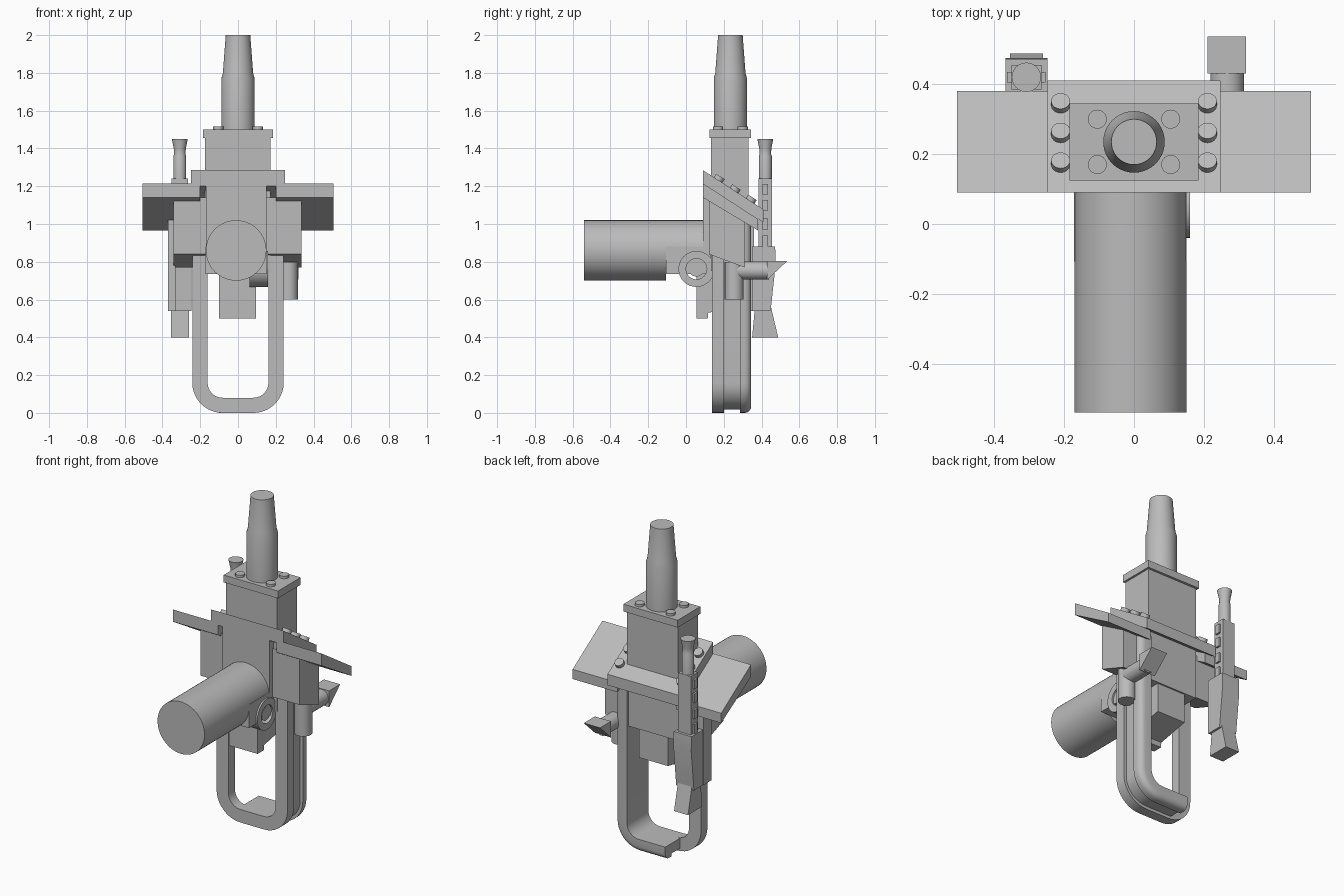
import bpy, bmesh, math
from mathutils import Matrix, Vector

if "Cube" in bpy.data.objects:
    bpy.data.objects.remove(bpy.data.objects["Cube"], do_unlink=True)

GREY = (0.5, 0.5, 0.5, 1)
metal = bpy.data.materials.new("plain grey")
metal.use_nodes = True
metal.diffuse_color = GREY
metal.node_tree.nodes["Principled BSDF"].inputs["Base Color"].default_value = GREY


def finish(name, bm):
    bmesh.ops.recalc_face_normals(bm, faces=bm.faces)
    mesh = bpy.data.meshes.new(name)
    bm.to_mesh(mesh)
    bm.free()
    mesh.materials.append(metal)
    ob = bpy.data.objects.new(name, mesh)
    bpy.context.collection.objects.link(ob)
    bpy.ops.object.select_all(action='DESELECT')
    ob.select_set(True)
    bpy.context.view_layer.objects.active = ob
    bpy.ops.object.shade_smooth_by_angle(angle=math.radians(32))
    return ob


def box(name, x, y, z):
    lo, hi = Vector((x[0], y[0], z[0])), Vector((x[1], y[1], z[1]))
    bm = bmesh.new()
    bmesh.ops.create_cube(bm, size=1)
    for v in bm.verts:
        v.co = (lo + hi) / 2 + v.co * (hi - lo)
    return finish(name, bm)


def side_prism(name, x, profile):
    """Extrude a (y, z) outline along x."""
    bm = bmesh.new()
    face = bm.faces.new([bm.verts.new((x[0], y, z)) for y, z in profile])
    ext = bmesh.ops.extrude_face_region(bm, geom=[face])["geom"]
    moved = [g for g in ext if isinstance(g, bmesh.types.BMVert)]
    bmesh.ops.translate(bm, verts=moved, vec=(x[1] - x[0], 0, 0))
    return finish(name, bm)


def turned(name, origin, axis, rings, cap=True, sides=40):
    """Revolve (distance, radius) rings about an axis; uncapped ones close on themselves."""
    rot = Vector((0, 0, 1)).rotation_difference(Vector(axis)).to_matrix().to_4x4()
    place = Matrix.Translation(origin) @ rot
    bm = bmesh.new()
    loops = []
    for d, r in rings:
        angles = [math.tau * i / sides for i in range(sides)]
        loops.append([bm.verts.new(place @ Vector((r * math.cos(a), r * math.sin(a), d))) for a in angles])
    pairs = list(zip(loops, loops[1:]))
    if cap:
        bm.faces.new(loops[0])
        bm.faces.new(loops[-1])
    else:
        pairs.append((loops[-1], loops[0]))
    for a, b in pairs:
        for i in range(sides):
            j = (i + 1) % sides
            bm.faces.new((a[i], a[j], b[j], b[i]))
    return finish(name, bm)


def u_path(half, bottom, radius, top, end=None):
    """U outline from the +x top, down and round to the -x top, or cut short at x = end."""
    pts = [(half, top)]
    for cx, a0 in ((half - radius, 0), (radius - half, -90)):
        if cx < 0 and end is not None:
            break
        for k in range(11):
            a = math.radians(a0 - 9 * k)
            pts.append((cx + radius * math.cos(a), bottom + radius + radius * math.sin(a)))
    pts.append((-half, top) if end is None else (end, bottom))
    return pts


def u_band(name, y, inset=0, end=None, bevel=0):
    outer = u_path(0.242 - inset, inset, 0.16 - inset, 1.02, end)
    inner = u_path(0.161, 0.08, 0.08, 1.02, end)
    bm = bmesh.new()
    rows = [[bm.verts.new((px, py, pz)) for px, pz in path]
            for path, py in ((outer, y[0]), (outer, y[1]), (inner, y[1]), (inner, y[0]))]
    for k in range(4):
        a, b = rows[k], rows[(k + 1) % 4]
        for i in range(len(a) - 1):
            bm.faces.new((a[i], a[i + 1], b[i + 1], b[i]))
    for i in (0, -1):
        bm.faces.new([r[i] for r in rows])
    if bevel:
        rim = [e for i in range(len(outer) - 1) for e in rows[1][i].link_edges
               if e.other_vert(rows[1][i]) == rows[1][i + 1]]
        bmesh.ops.bevel(bm, geom=rim, offset=bevel, segments=4, profile=0.5, affect='EDGES')
    return finish(name, bm)


# Upright barrel on a bolted flange and neck
CY = 0.235
turned("barrel", (0, CY, 0), (0, 0, 1),
       [(1.48, 0.088), (1.77, 0.088), (1.80, 0.08), (2.0, 0.065)])
box("flange", (-0.185, 0.185), (0.125, 0.345), (1.455, 1.5))
for sx in (-1, 1):
    for sy in (-1, 1):
        turned("flange_bolt", (sx * 0.105, CY + sy * 0.065, 1.49), (0, 0, 1),
               [(0, 0.027), (0.025, 0.027)], sides=24)
box("neck", (-0.175, 0.172), (0.132, 0.33), (0.75, 1.46))

# Sloping roof, wings and roof bolts
SLOPE = 0.65


def slab(name, x, y1, top, thick):
    drop = SLOPE * (y1 - 0.09)
    side_prism(name, x, [(0.09, top), (y1, top - drop), (y1, top - drop - thick * 0.8), (0.09, top - thick)])


slab("roof", (-0.248, 0.248), 0.41, 1.285, 0.085)
slab("left_wing", (0.2, 0.506), 0.38, 1.215, 0.075)
slab("right_wing", (-0.506, -0.2), 0.38, 1.215, 0.075)
for x in (-0.21, 0.21):
    for y in (0.17, 0.255, 0.34):
        turned("roof_bolt", (x, y, 1.285 - SLOPE * (y - 0.09)), (0, SLOPE, 1),
               [(-0.01, 0.027), (0.022, 0.027)], sides=24)

# Body front and side housings
box("body_front", (-0.17, 0.15), (0.09, 0.2), (0.88, 1.21))
for name, x in (("left_housing", (0.15, 0.335)), ("right_housing", (-0.342, -0.165))):
    side_prism(name, x, [(0.122, 0.84), (0.31, 0.77), (0.31, 1.04), (0.122, 1.14)])

# Large forward drum with its cradle
turned("drum", (-0.01, -0.54, 0.86), (0, 1, 0), [(0, 0.16), (0.435, 0.16)], sides=64)
arch = bmesh.new()
ends = []
for y in (-0.11, 0.12):
    ends.append([arch.verts.new((-0.01 + 0.16 * math.cos(math.pi * k / 32), y,
                                 0.86 + 0.16 * math.sin(math.pi * k / 32))) for k in range(33)])
for k in range(33):
    j = (k + 1) % 33
    arch.faces.new((ends[0][k], ends[0][j], ends[1][j], ends[1][k]))
for e in ends:
    arch.faces.new(e)
finish("drum_rear", arch)
box("cradle", (-0.172, 0.15), (-0.107, 0.13), (0.735, 0.88))
turned("pivot_ring", (0.06, 0.055, 0.762), (1, 0, 0),
       [(0, 0.095), (0.1, 0.095), (0.1, 0.055), (0, 0.055)], cap=False)
turned("pivot_pin", (0.06, 0.055, 0.762), (1, 0, 0), [(0, 0.04), (0.092, 0.04)])
side_prism("lower_column", (-0.1, 0.095),
           [(0.055, 0.5), (0.115, 0.5), (0.118, 0.53), (0.32, 0.57), (0.32, 1.0), (0.055, 0.88)])

# Loop handle: full front frame, partial channel and rear frame
u_band("handle_front", (0.137, 0.2))
u_band("handle_channel", (0.195, 0.29), inset=0.018, end=-0.1)
u_band("handle_rear", (0.285, 0.345), end=-0.1, bevel=0.035)

# Left elbow fitting with wedge tip
turned("elbow_down", (0.267, 0.255, 0.6), (0, 0, 1), [(0, 0.05), (0.2, 0.05)])
turned("elbow_back", (0.267, 0.25, 0.753), (0, 1, 0), [(0, 0.048), (0.19, 0.048)])
side_prism("elbow_tip", (0.21, 0.32), [(0.43, 0.705), (0.43, 0.805), (0.537, 0.805)])

# Slim tool hanging behind the right side
TX = -0.308
turned("tool_neck", (TX, 0.42, 0), (0, 0, 1),
       [(1.2, 0.034), (1.36, 0.034), (1.37, 0.03), (1.4, 0.032), (1.45, 0.042)], sides=24)
box("tool_rail", (TX - 0.043, TX + 0.043), (0.385, 0.455), (0.86, 1.24))
for z in (0.91, 1.0, 1.1, 1.185):
    box("rail_lug", (TX + 0.04, TX + 0.055), (0.405, 0.435), (z - 0.028, z + 0.028))
    box("rail_lug_outer", (TX - 0.055, TX - 0.04), (0.405, 0.435), (z - 0.028, z + 0.028))
side_prism("tool_grip", (-0.368, -0.247),
           [(0.35, 0.54), (0.35, 0.88), (0.472, 0.88), (0.475, 0.79), (0.448, 0.54)])
side_prism("tool_foot", (-0.355, -0.26),
           [(0.35, 0.4), (0.365, 0.56), (0.45, 0.56), (0.488, 0.4)])
box("tool_mount", (-0.37, -0.33), (0.28, 0.36), (0.54, 1.02))
